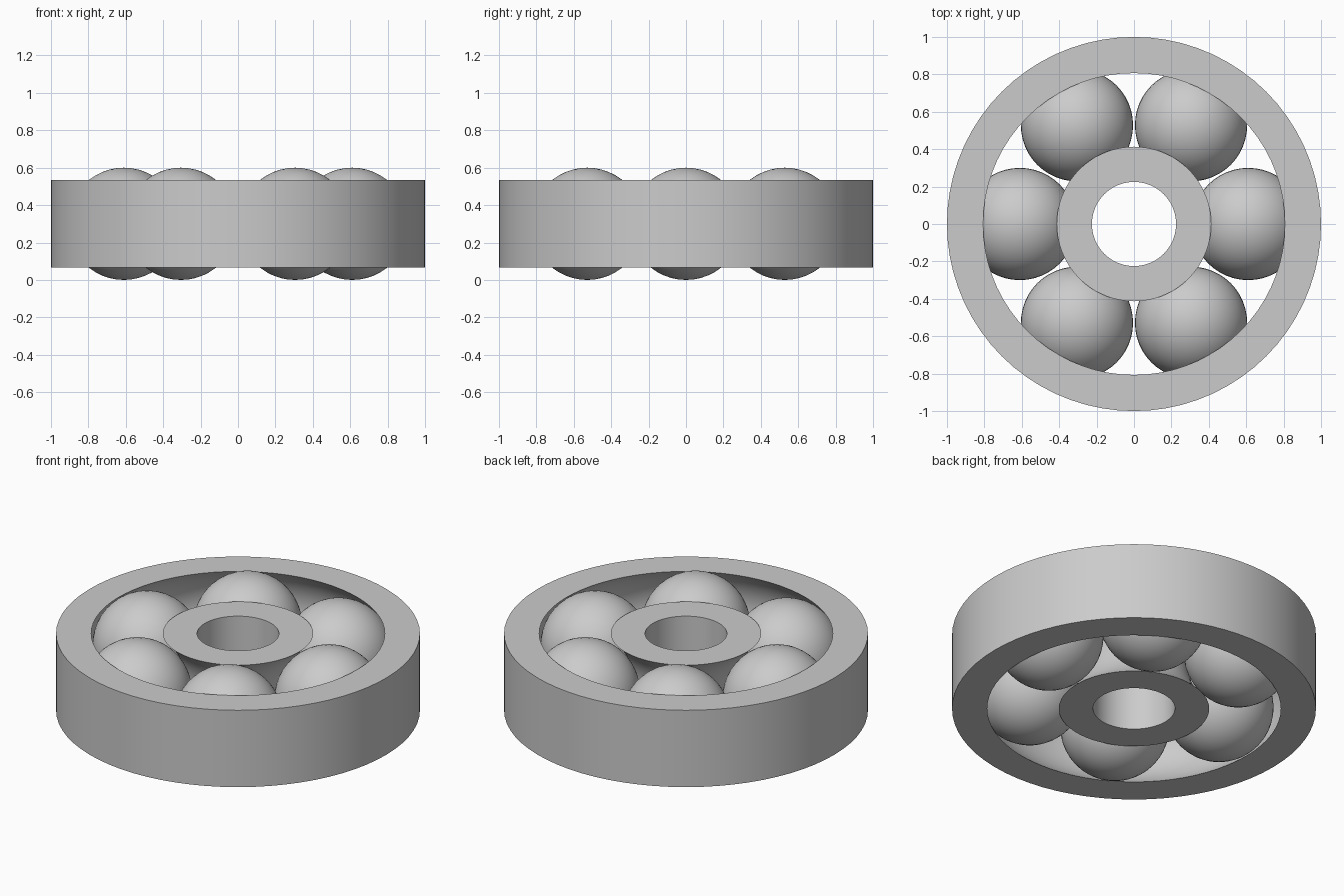
import bpy
import bmesh
from math import sin, cos, asin, pi, radians, tau

cube = bpy.data.objects.get("Cube")
if cube:
    bpy.data.objects.remove(cube, do_unlink=True)

MID_Z, HALF_H = 0.30, 0.233
PITCH, BALL_R, GROOVE_R = 0.61, 0.30, 0.305
BALLS, SEGMENTS = 6, 72

steel = bpy.data.materials.new("steel_grey")
steel.use_nodes = True
grey = (0.6, 0.6, 0.6, 1)
steel.diffuse_color = grey
steel.node_tree.nodes["Principled BSDF"].inputs["Base Color"].default_value = grey


def add_object(name, bm):
    bmesh.ops.recalc_face_normals(bm, faces=bm.faces)
    mesh = bpy.data.meshes.new(name)
    bm.to_mesh(mesh)
    bm.free()
    mesh.materials.append(steel)
    obj = bpy.data.objects.new(name, mesh)
    bpy.context.collection.objects.link(obj)
    bpy.ops.object.select_all(action="DESELECT")
    obj.select_set(True)
    bpy.context.view_layer.objects.active = obj
    bpy.ops.object.shade_smooth_by_angle(angle=radians(30))
    return obj


def grooved_ring(name, plain_radius, side):
    """Lathe a ring whose ball-facing wall is a round raceway."""
    reach = asin(HALF_H / GROOVE_R)
    steps = 16
    angles = [reach * (2 * i / steps - 1) for i in range(steps + 1)]
    profile = [(PITCH + side * GROOVE_R * cos(a), GROOVE_R * sin(a)) for a in angles]
    profile += [(plain_radius, HALF_H), (plain_radius, -HALF_H)]

    bm = bmesh.new()
    loops = []
    for s in range(SEGMENTS):
        t = tau * s / SEGMENTS
        loops.append([bm.verts.new((r * cos(t), r * sin(t), MID_Z + z))
                      for r, z in profile])
    n = len(profile)
    for s in range(SEGMENTS):
        a, b = loops[s], loops[(s + 1) % SEGMENTS]
        for i in range(n):
            j = (i + 1) % n
            bm.faces.new((a[i], b[i], b[j], a[j]))
    return add_object(name, bm)


# Outer and inner races
grooved_ring("outer_race", 1.0, 1)
grooved_ring("inner_race", 0.225, -1)

# Rolling balls, evenly spaced in the raceway
for k in range(BALLS):
    bm = bmesh.new()
    bmesh.ops.create_uvsphere(bm, u_segments=48, v_segments=24, radius=BALL_R)
    ball = add_object(f"ball_{k + 1}", bm)
    angle = k * tau / BALLS
    ball.location = (PITCH * cos(angle), PITCH * sin(angle), MID_Z)
